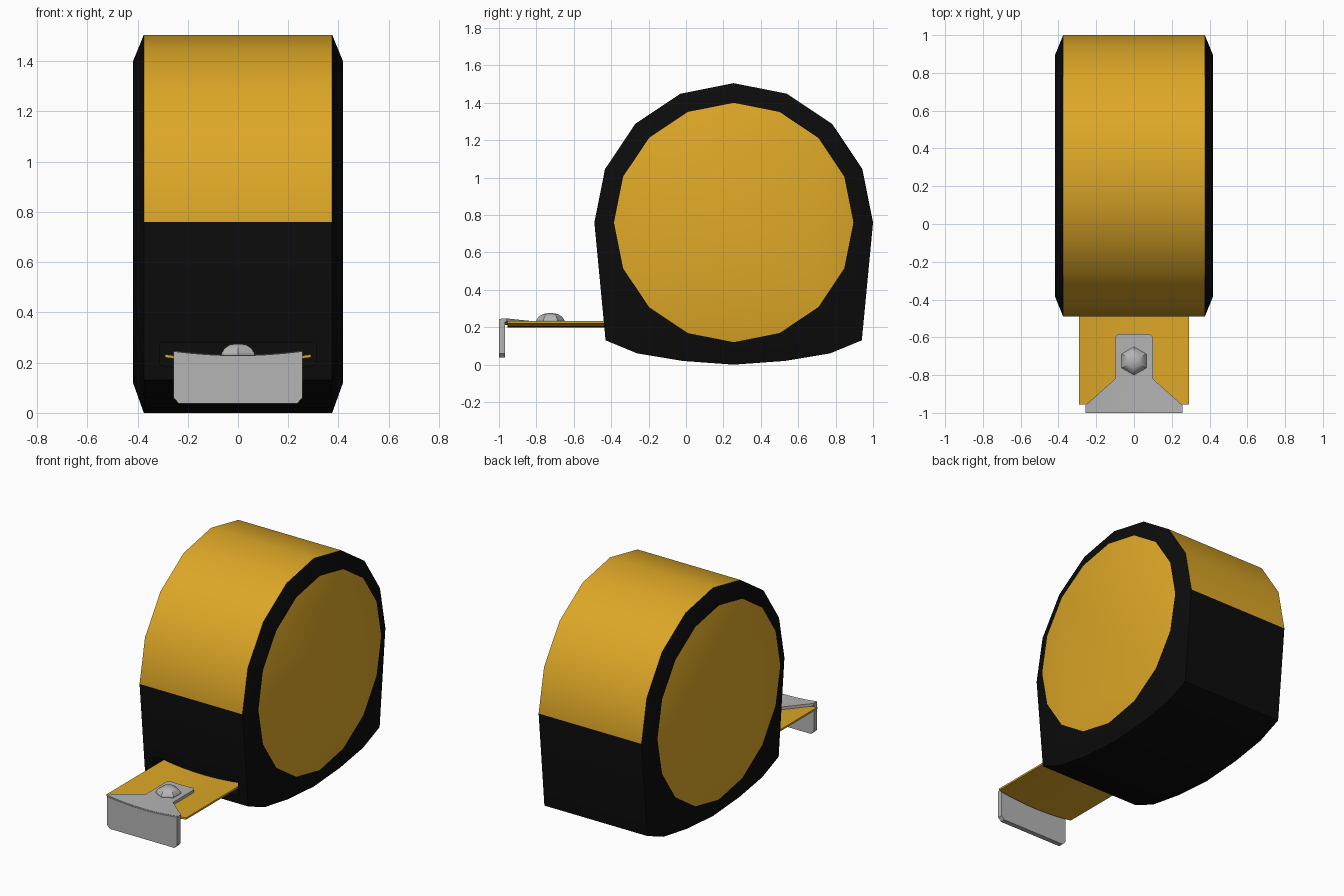
import bpy, bmesh, math

if "Cube" in bpy.data.objects:
    bpy.data.objects.remove(bpy.data.objects["Cube"])


def material(name, rgb):
    m = bpy.data.materials.new(name)
    m.diffuse_color = (*rgb, 1)
    m.use_nodes = True
    m.node_tree.nodes["Principled BSDF"].inputs["Base Color"].default_value = m.diffuse_color
    return m


BLACK = material("black rubber", (0.0035, 0.0035, 0.0035))
YELLOW = material("amber yellow", (0.73, 0.39, 0.02))
STEEL = material("grey steel", (0.46, 0.46, 0.46))


def finish(name, bm, mats):
    bmesh.ops.recalc_face_normals(bm, faces=bm.faces)
    me = bpy.data.meshes.new(name)
    bm.to_mesh(me)
    bm.free()
    ob = bpy.data.objects.new(name, me)
    bpy.context.collection.objects.link(ob)
    for m in mats:
        me.materials.append(m)
    return ob


def smooth(ob):
    bpy.ops.object.select_all(action='DESELECT')
    ob.select_set(True)
    bpy.context.view_layer.objects.active = ob
    bpy.ops.object.shade_smooth_by_angle(angle=math.radians(30))


def loft(name, loops, mats):
    """Skin a list of equal-length point loops and cap both ends."""
    bm = bmesh.new()
    rings = [[bm.verts.new(p) for p in loop] for loop in loops]
    n = len(rings[0])
    for a, b in zip(rings, rings[1:]):
        for i in range(n):
            j = (i + 1) % n
            bm.faces.new((a[i], a[j], b[j], b[i]))
    bm.faces.new(rings[0])
    bm.faces.new(rings[-1])
    return finish(name, bm, mats)


def bow(x):
    """Cross curve of the blade."""
    return 0.26 * x * x


def curved_sheet(rows, z_mid, thick, cols=8):
    """Loops across the blade for each (y, half width) row."""
    loops = []
    for y, w in rows:
        xs = [w * (2 * i / cols - 1) for i in range(cols + 1)]
        top = [(x, y, z_mid + bow(x)) for x in xs]
        loops.append(top + [(x, y, z - thick) for x, y, z in reversed(top)])
    return loops


# Case: sixteen-sided round top, flattened base, bevelled sides
CY, CZ, R, R_SIDE = 0.255, 0.76, 0.745, 0.64
base = {0: (0, 0), 1: (0.275, 0.02), 2: (0.515, 0.06), 3: (0.685, 0.13)}
rim, side = [], []
for k in range(16):
    a = k * math.pi / 8
    c, s = math.cos(a), math.sin(a)
    side.append((CY + R_SIDE * c, CZ + R_SIDE * s))
    if k > 8:
        dy, z = base[abs(k - 12)]
        rim.append((CY + math.copysign(dy, c), z))
    else:
        rim.append((CY + R * c, CZ + R * s))
case = loft("case", [[(x, y, z) for y, z in prof] for x, prof in
                     ((-0.418, side), (-0.375, rim), (0.375, rim), (0.418, side))],
            [BLACK, YELLOW])
for f in case.data.polygons:
    disc = abs(f.center.x) > 0.41
    arch = abs(f.center.x) < 0.01 and f.center.z > CZ
    f.material_index = int(disc or arch)

# Blade slot cut into the front of the case
slot_xs = [0.31 * (i / 4 - 1) for i in range(9)]
outline = [(x, 0.165 + bow(x)) for x in slot_xs] + [(0.31, 0.28), (-0.31, 0.28)]
cutter = loft("slot_cutter", [[(x, y, z) for x, z in outline] for y in (-0.7, -0.36)],
              [BLACK])
cutter.hide_render = True
cut = case.modifiers.new("slot", 'BOOLEAN')
cut.operation = 'DIFFERENCE'
cut.solver = 'EXACT'
cut.object = cutter
bpy.context.view_layer.objects.active = case
bpy.ops.object.modifier_apply(modifier=cut.name)
bpy.data.objects.remove(cutter)
smooth(case)

# Blade
smooth(loft("tape_blade", curved_sheet([(-0.955, 0.29), (-0.35, 0.29)], 0.211, 0.012),
            [YELLOW]))

# Hook plate on top of the blade, narrowing to a tail
plate_rows = [(-0.99, 0.257), (-0.96, 0.257), (-0.82, 0.10), (-0.60, 0.10), (-0.583, 0.085)]
smooth(loft("hook_plate", curved_sheet(plate_rows, 0.230, 0.018), [STEEL]))

# Hook lip hanging down at the end, with clipped lower corners
lip = [(0.257 * (i / 4 - 1), 0) for i in range(9)]
lip = [(x, 0.228 + bow(x)) for x, _ in lip]
lip += [(0.257, 0.06), (0.235, 0.037), (-0.235, 0.037), (-0.257, 0.06)]
smooth(loft("hook_lip", [[(x, y, z) for x, z in lip] for y in (-1.0, -0.967)], [STEEL]))

# Six-sided domed rivet
dome = [(0.075, 0.225), (0.075, 0.238), (0.062, 0.257), (0.038, 0.271), (0.012, 0.275)]
rivet = loft("rivet", [[(r * math.sin(k * math.pi / 3), -0.725 + r * math.cos(k * math.pi / 3), z)
                        for k in range(6)] for r, z in dome], [STEEL])
smooth(rivet)
